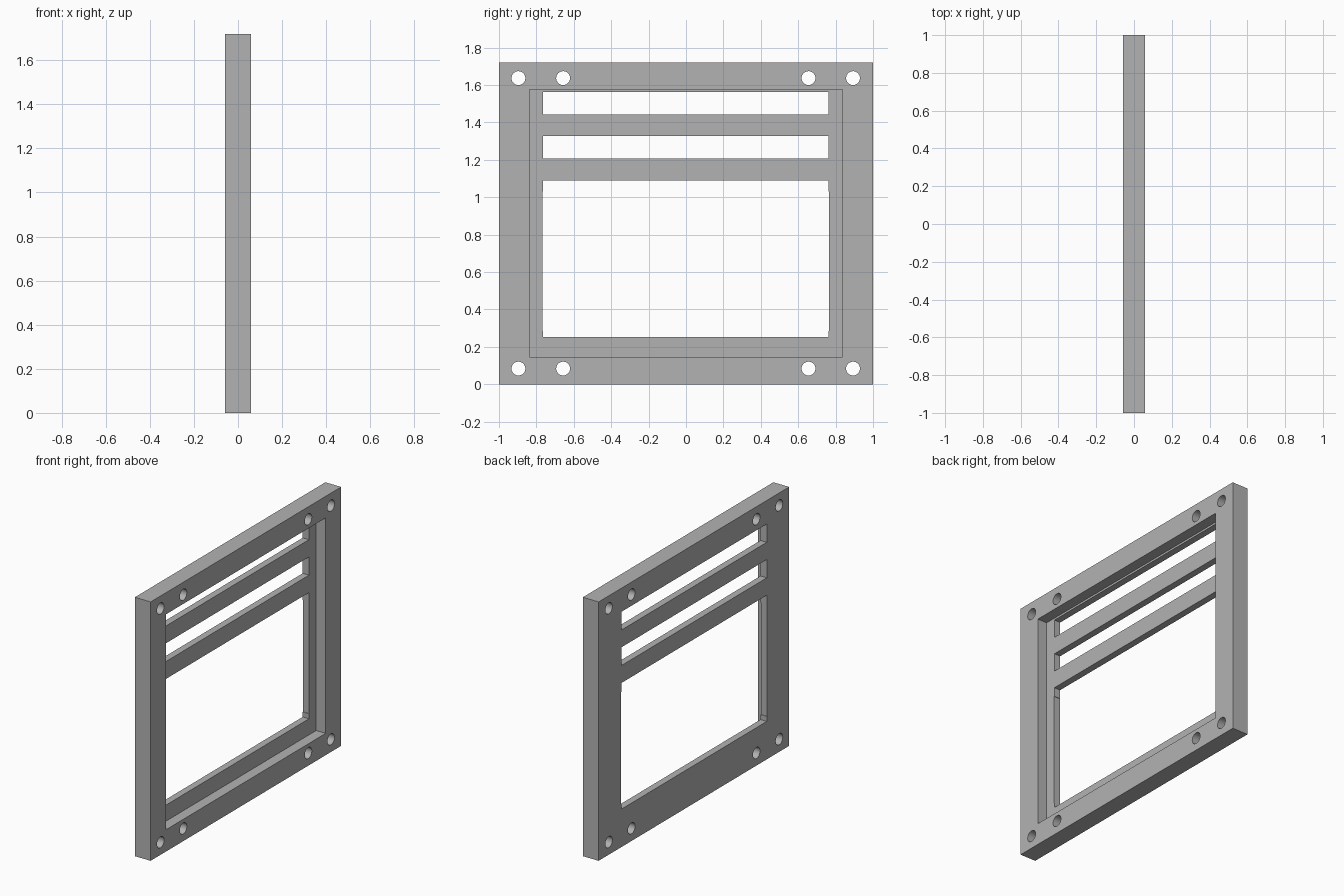
import bpy
import math

cube = bpy.data.objects.get("Cube")
if cube:
    bpy.data.objects.remove(cube, do_unlink=True)

HALF = 0.058      # half the plate thickness
HEIGHT = 1.72
FLOOR = -0.012    # x position of the recess floor

grey = bpy.data.materials.new("plain grey")
grey.use_nodes = True
colour = (0.45, 0.45, 0.45, 1)
grey.diffuse_color = colour
grey.node_tree.nodes["Principled BSDF"].inputs["Base Color"].default_value = colour


def box(name, x, y, z):
    """Box from (low, high) ranges on each axis."""
    spans = (x, y, z)
    bpy.ops.mesh.primitive_cube_add(size=1, location=[sum(s) / 2 for s in spans])
    obj = bpy.context.object
    obj.name = name
    obj.scale = [s[1] - s[0] for s in spans]
    bpy.ops.object.transform_apply(location=True, rotation=True, scale=True)
    return obj


def cut(target, cutter):
    """Subtract the cutter from the target, then discard it."""
    cutter.hide_render = True
    mod = target.modifiers.new("cut", "BOOLEAN")
    mod.operation = "DIFFERENCE"
    mod.solver = "EXACT"
    mod.object = cutter
    bpy.context.view_layer.objects.active = target
    bpy.ops.object.modifier_apply(modifier=mod.name)
    bpy.data.objects.remove(cutter, do_unlink=True)


# Solid plate
frame = box("panel_frame", (-HALF, HALF), (-1, 1), (0, HEIGHT))

# Shallow recess in one face
cut(frame, box("recess_cutter", (FLOOR, 0.2), (-0.838, 0.838), (0.145, 1.576)))

# Main window and the two slots above it, leaving two crossbars
for low, high in ((0.252, 1.09), (1.206, 1.327), (1.442, 1.563)):
    cut(frame, box("opening_cutter", (-0.2, 0.2), (-0.765, 0.762), (low, high)))

# Slight relief along the sides of the main window
cut(frame, box("relief_cutter", (-0.2, 0.2), (-0.768, 0.765), (0.285, 1.03)))

# Mounting holes along the top and bottom edges
for z in (0.084, 1.637):
    for y in (-0.896, -0.657, 0.655, 0.893):
        bpy.ops.mesh.primitive_cylinder_add(
            vertices=40, radius=0.037, depth=0.4,
            location=(0, y, z), rotation=(0, math.pi / 2, 0))
        cut(frame, bpy.context.object)

# Material and shading
frame.data.materials.clear()
frame.data.materials.append(grey)
bpy.ops.object.select_all(action="DESELECT")
frame.select_set(True)
bpy.context.view_layer.objects.active = frame
bpy.ops.object.shade_smooth_by_angle(angle=math.radians(30))
